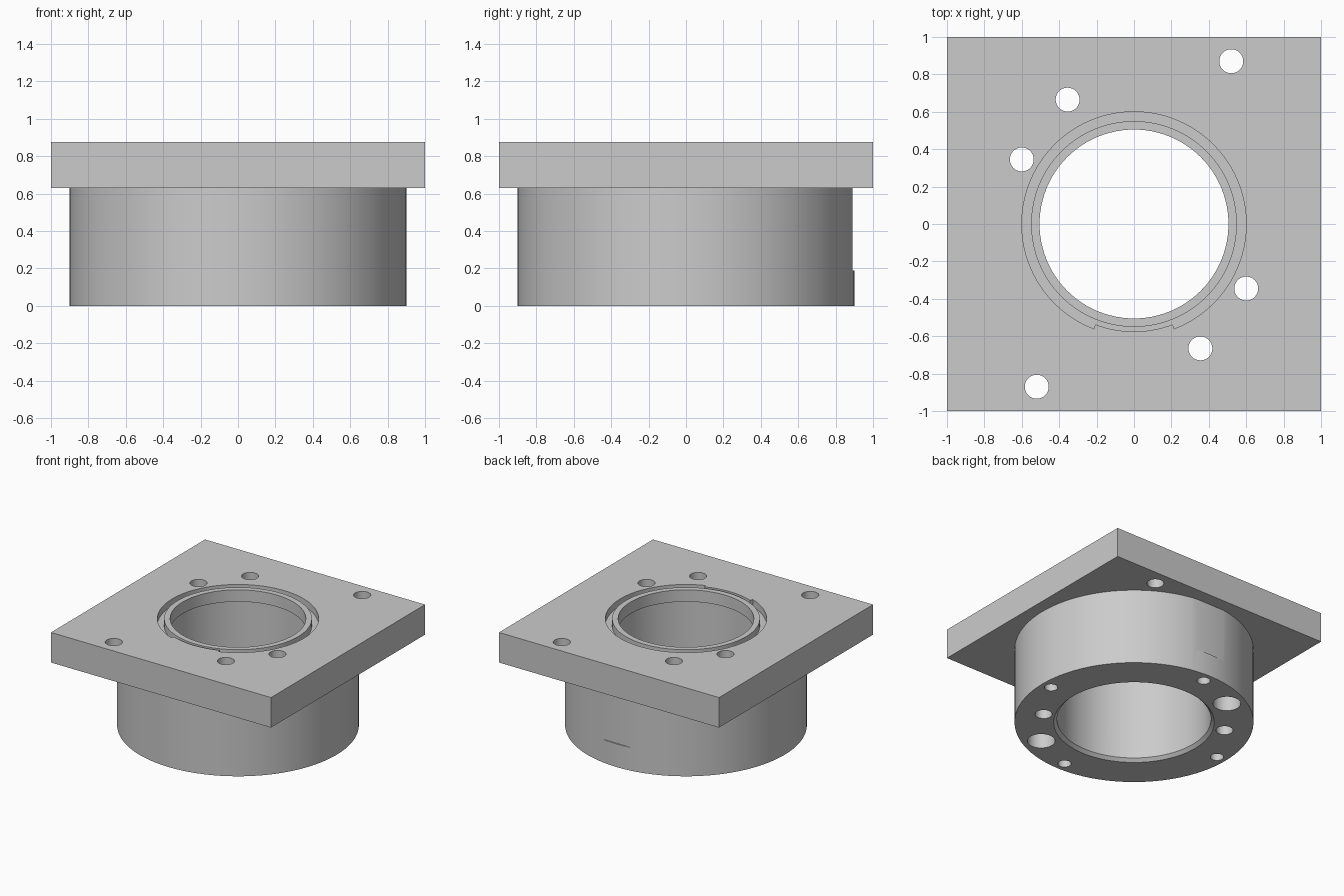
import bpy, bmesh
from math import sin, cos, tau, radians

cube = bpy.data.objects.get("Cube")
if cube:
    bpy.data.objects.remove(cube, do_unlink=True)

TOP, SHOULDER = 0.877, 0.63
GROOVE_FLOOR, LIP_UNDERSIDE = 0.82, 0.78

grey = bpy.data.materials.new("machined_grey")
grey.use_nodes = True
grey.diffuse_color = (0.6, 0.6, 0.6, 1)
grey.node_tree.nodes["Principled BSDF"].inputs["Base Color"].default_value = grey.diffuse_color


def prism(name, outline, z0, z1):
    """Solid made by extruding a flat outline from z0 to z1."""
    bm = bmesh.new()
    base = bm.faces.new([bm.verts.new((x, y, z0)) for x, y in outline])
    grown = bmesh.ops.extrude_face_region(bm, geom=[base])["geom"]
    bmesh.ops.translate(bm, vec=(0, 0, z1 - z0),
                        verts=[v for v in grown if isinstance(v, bmesh.types.BMVert)])
    bmesh.ops.recalc_face_normals(bm, faces=bm.faces)
    mesh = bpy.data.meshes.new(name)
    bm.to_mesh(mesh)
    bm.free()
    mesh.materials.append(grey)
    obj = bpy.data.objects.new(name, mesh)
    bpy.context.collection.objects.link(obj)
    return obj


def arc(radius, start=0, end=360, steps=96, x=0, y=0):
    """Points along an arc; a full circle leaves out the repeated end."""
    count = steps if end - start == 360 else steps + 1
    angles = [radians(start + (end - start) * i / steps) for i in range(count)]
    return [(x + radius * cos(a), y + radius * sin(a)) for a in angles]


def box_outline(x0, x1, y0, y1):
    return [(x0, y0), (x1, y0), (x1, y1), (x0, y1)]


def combine(target, tool, operation="DIFFERENCE"):
    """Apply a boolean to the target and discard the tool."""
    mod = target.modifiers.new("combine", "BOOLEAN")
    mod.operation, mod.solver, mod.object = operation, "EXACT", tool
    bpy.context.view_layer.objects.active = target
    bpy.ops.object.modifier_apply(modifier=mod.name)
    bpy.data.objects.remove(tool, do_unlink=True)


def drill(target, x, y, radius, z0, z1):
    combine(target, prism("drill", arc(radius, steps=32, x=x, y=y), z0, z1))


# Square flange and round barrel with a shallow flat at the back
flange = prism("mounting_flange", box_outline(-1, 1, -1, 1), SHOULDER, TOP)
barrel = prism("barrel", arc(0.9), 0, SHOULDER + 0.1)
combine(barrel, prism("back_flat", box_outline(-0.3, 0.3, 0.89, 1), 0.19, 0.8))
combine(flange, barrel, "UNION")

# Pocket in the top, narrower across the front, around a raised lip
pocket = arc(0.6, -69, 249) + arc(0.575, 249, 291, 16)
combine(flange, prism("pocket", pocket, GROOVE_FLOOR, 1))
combine(flange, prism("lip", arc(0.55), GROOVE_FLOOR - 0.02, TOP), "UNION")

# Stepped bore with a chamfered mouth
combine(flange, prism("lip_bore", arc(0.505), 0.5, 1))
combine(flange, prism("main_bore", arc(0.58), -0.1, LIP_UNDERSIDE))
mouth = prism("mouth", arc(0.63), -0.025, 0.025)
for v in mouth.data.vertices:
    if v.co.z > 0:
        v.co.x *= 0.58 / 0.63
        v.co.y *= 0.58 / 0.63
combine(flange, mouth)

# Through holes, counterbores and blind holes, in opposite pairs
for side in (1, -1):
    for x, y in ((0.52, 0.87), (-0.355, 0.665), (-0.6, 0.345)):
        drill(flange, side * x, side * y, 0.064, -0.1, 1)
    drill(flange, side * -0.355, side * 0.665, 0.105, -0.1, 0.4)
    drill(flange, side * 0.815, 0, 0.05, -0.1, 0.19)
    drill(flange, 0, side * 0.815, 0.05, -0.1, 0.19)

# Smooth round walls, crisp edges
bpy.ops.object.select_all(action="DESELECT")
flange.select_set(True)
bpy.context.view_layer.objects.active = flange
bpy.ops.object.shade_smooth_by_angle(angle=radians(30))
